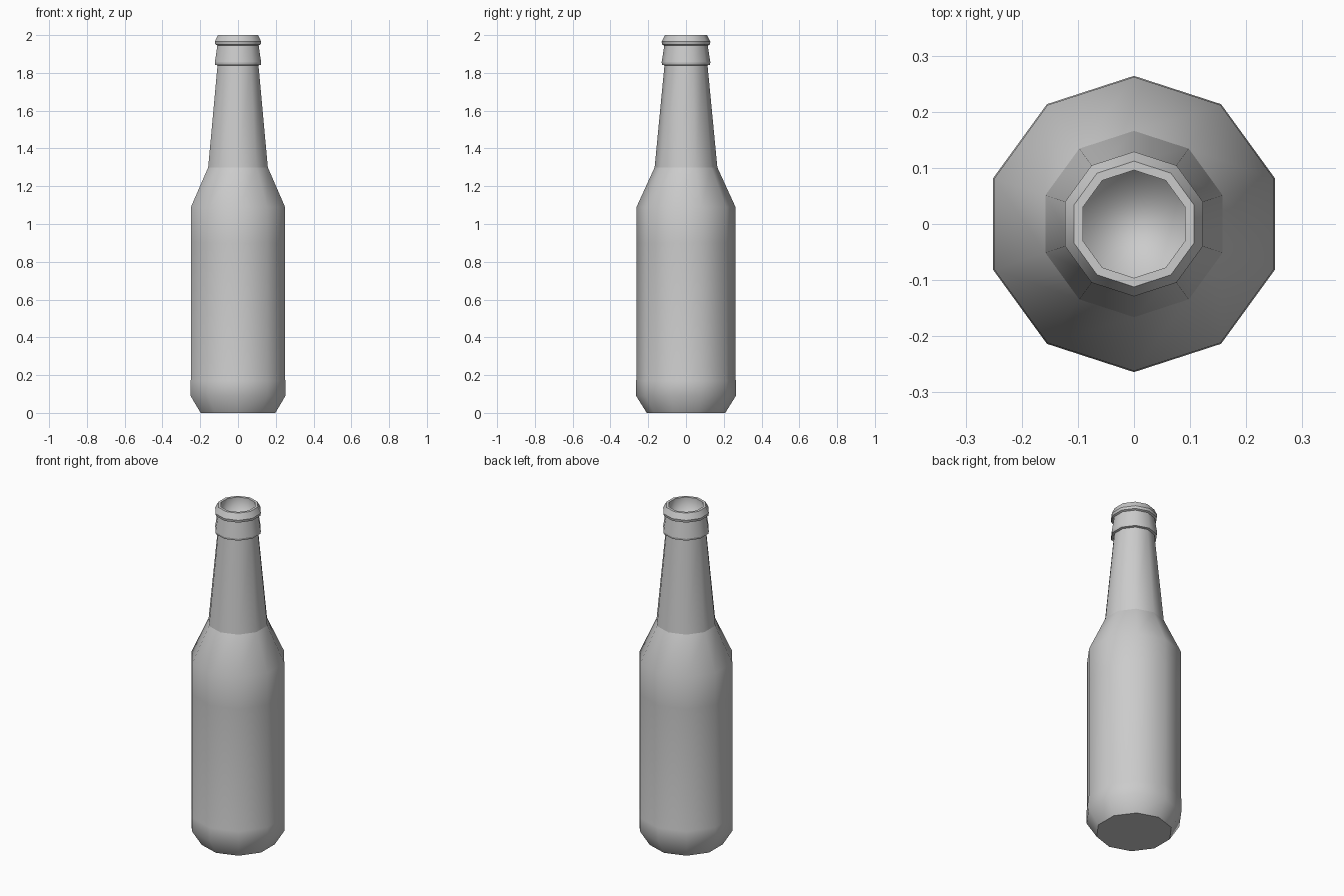
import bpy, bmesh, math

if "Cube" in bpy.data.objects:
    bpy.data.objects.remove(bpy.data.objects["Cube"])

SIDES = 10


def lathe(name, profile):
    """Spin (radius, height, sharp) points round z; both ends are capped."""
    bm = bmesh.new()
    rings = []
    for r, z, _ in profile:
        ring = []
        for i in range(SIDES):
            a = math.pi / 2 + 2 * math.pi * i / SIDES
            ring.append(bm.verts.new((r * math.cos(a), r * math.sin(a), z)))
        rings.append(ring)
    for lo, hi in zip(rings, rings[1:]):
        for i in range(SIDES):
            j = (i + 1) % SIDES
            bm.faces.new((lo[i], lo[j], hi[j], hi[i]))
    bm.faces.new(rings[0][::-1])
    bm.faces.new(rings[-1])
    for f in bm.faces:
        f.smooth = True
    # Crease the rings flagged as sharp
    for ring, (_, _, sharp) in zip(rings, profile):
        if sharp:
            for i in range(SIDES):
                bm.edges.get((ring[i], ring[(i + 1) % SIDES])).smooth = False
    mesh = bpy.data.meshes.new(name)
    bm.to_mesh(mesh)
    bm.free()
    obj = bpy.data.objects.new(name, mesh)
    bpy.context.collection.objects.link(obj)
    return obj


lathe("bottle", [
    # base and body
    (0.208, 0.0, True),
    (0.264, 0.09, False),
    (0.264, 0.17, False),
    (0.262, 0.18, False),
    (0.262, 0.90, False),
    (0.262, 1.09, False),
    # shoulder and neck
    (0.166, 1.30, True),
    (0.114, 1.84, True),
    # collar
    (0.127, 1.843, True),
    (0.129, 1.855, True),
    (0.115, 1.945, True),
    # lip
    (0.126, 1.95, True),
    (0.129, 1.965, True),
    (0.112, 2.0, True),
    # mouth recess
    (0.096, 2.0, True),
    (0.096, 1.90, False),
])
